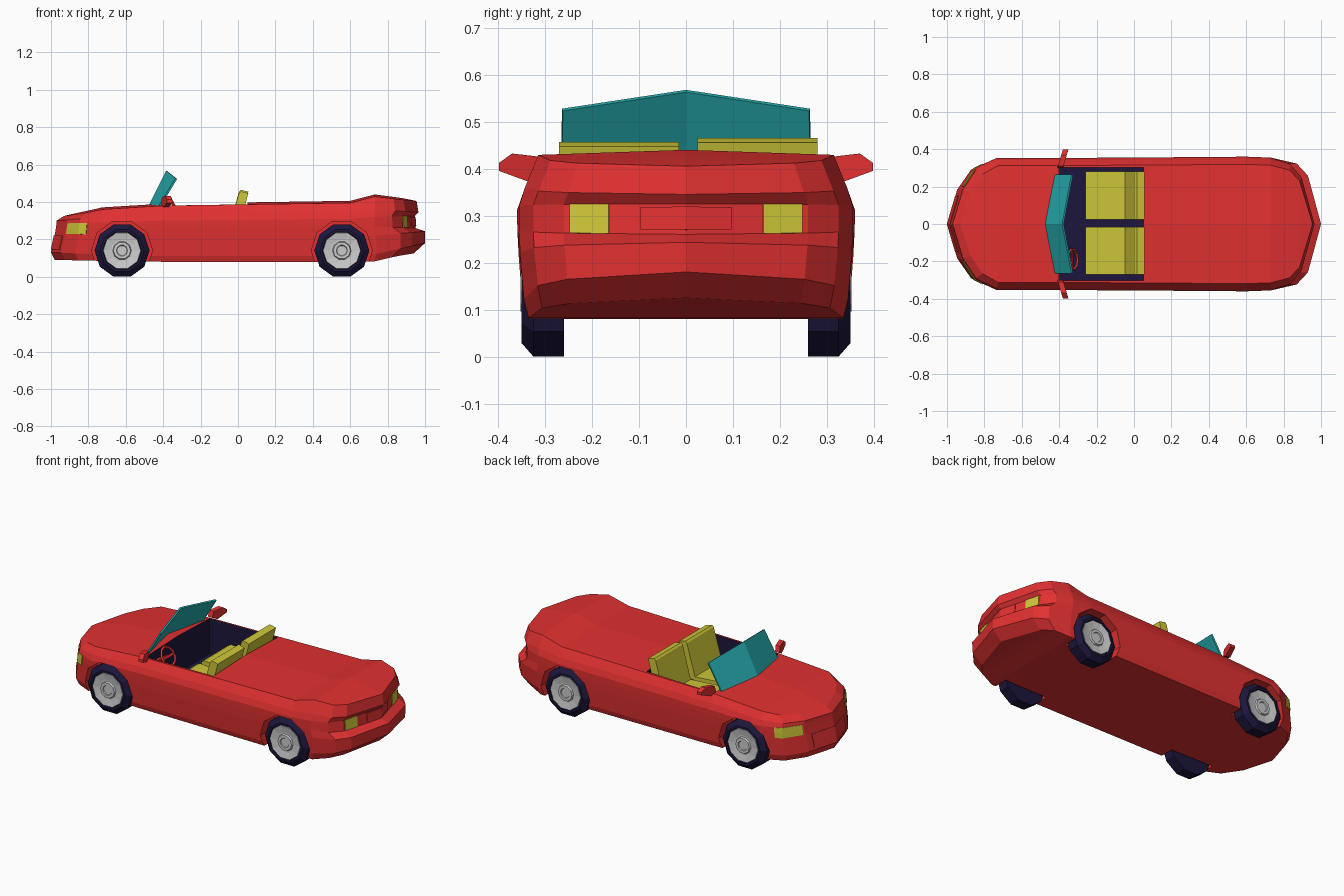
import bpy, bmesh
from math import sin, cos, pi, floor

if "Cube" in bpy.data.objects:
    bpy.data.objects.remove(bpy.data.objects["Cube"])

COLORS = {"red": (0.75, 0.03, 0.03, 1), "navy": (0.012, 0.008, 0.045, 1),
          "yellow": (0.62, 0.57, 0.04, 1), "teal": (0.02, 0.42, 0.43, 1)}
MATS = {}
for key, col in COLORS.items():
    MATS[key] = bpy.data.materials.new(key)
    MATS[key].diffuse_color = col


def build(name, verts, faces, color=None, mirror=False):
    bm = bmesh.new()
    for s in ((1, -1) if mirror else (1,)):
        vs = [bm.verts.new((x, s * y, z)) for x, y, z in verts]
        for f in faces:
            idx = list(dict.fromkeys(f))
            bm.faces.new([vs[i] for i in idx])
    bmesh.ops.remove_doubles(bm, verts=bm.verts, dist=1e-4)
    bmesh.ops.recalc_face_normals(bm, faces=bm.faces)
    me = bpy.data.meshes.new(name)
    bm.to_mesh(me)
    bm.free()
    ob = bpy.data.objects.new(name, me)
    bpy.context.collection.objects.link(ob)
    if color:
        me.materials.append(MATS[color])
    return ob


def loft(name, rings, color=None, mirror=False):
    n, m = len(rings[0]), len(rings)
    faces = [(r * n + i, r * n + (i + 1) % n, (r + 1) * n + (i + 1) % n, (r + 1) * n + i)
             for r in range(m - 1) for i in range(n)]
    faces += [tuple(range(n)), tuple(range((m - 1) * n, m * n))]
    return build(name, [p for r in rings for p in r], faces, color, mirror)


def prism_y(name, pts, y0, y1, color=None, mirror=False):
    return loft(name, [[(x, y, z) for x, z in pts] for y in (y0, y1)], color, mirror)


def circle(cx, cz, r, n=10):
    return [(cx + r * sin(2 * pi * (i + .5) / n), cz + r * cos(2 * pi * (i + .5) / n)) for i in range(n)]


def lathe_y(name, cx, profile, color=None):
    return loft(name, [[(x, y, z) for x, z in circle(cx, .14, r)] for r, y in profile], color, True)


def interp(x, xs, ys):
    for i in range(len(xs) - 1):
        if x <= xs[i + 1]:
            return ys[i] + (ys[i + 1] - ys[i]) * (x - xs[i]) / (xs[i + 1] - xs[i])
    return ys[-1]


# Body: plan outline columns, and height levels (z along x; nose, side, tail inset)
PLAN = [(-1, 0), (-.945, .19), (-.87, .30), (-.74, .353), (-.4, .353), (.1, .356),
        (.6, .36), (.74, .355), (.87, .325), (.93, .26), (1, 0)]
XS = (-1, -.74, -.4, .6, .73, 1)
LEVELS = [((.09, .085, .08, .08, .08, .125), (.02, .02, .06)),
          ((.13, .12, .11, .11, .12, .18), (0, .01, 0)),
          ((.225, .22, .22, .22, .22, .243), (.02, .002, 0)),
          ((.25, .26, .27, .27, .27, .26), (.025, 0, .05)),
          ((.285, .29, .30, .31, .32, .325), (.03, 0, .055)),
          ((.30, .32, .335, .345, .36, .345), (.03, .012, .035)),
          ((.325, .36, .38, .395, .43, .405), (.07, .04, .045))]


def grid_point(i, l):
    X, Y = PLAN[i]
    zs, (nose, side, tail) = LEVELS[l]
    w = min(1, max(0, (abs(X) - .7) / .2))
    x = X + w * (nose if X < 0 else -tail)
    return x, Y * (1 - side / .35), interp(X, XS, zs)


def surface(u, v):
    i, l = min(floor(u), len(PLAN) - 2), min(floor(v), len(LEVELS) - 2)
    a, b = u - i, v - l
    q = [grid_point(i, l), grid_point(i + 1, l), grid_point(i, l + 1), grid_point(i + 1, l + 1)]
    return tuple((q[0][k] * (1 - a) + q[1][k] * a) * (1 - b) + (q[2][k] * (1 - a) + q[3][k] * a) * b
                 for k in range(3))


NC, NL = len(PLAN), len(LEVELS)
verts = [grid_point(i, l) for l in range(NL) for i in range(NC)]
faces = [(l * NC + i, l * NC + i + 1, (l + 1) * NC + i + 1, (l + 1) * NC + i)
         for l in range(NL - 1) for i in range(NC - 1)]
# Deck and floor: join each edge to the centre line
for row, crown in ((0, 0), (NL - 1, .012)):
    centre = []
    for i in range(NC):
        x, y, z = grid_point(i, row)
        if i in (0, NC - 1):
            centre.append(row * NC + i)
        else:
            centre.append(len(verts))
            verts.append((x, 0, z + crown * y / .35))
    faces += [(row * NC + i, row * NC + i + 1, centre[i + 1], centre[i]) for i in range(NC - 1)]
body = build("body", verts, faces, "red", True)

# Cockpit and wheel arch cuts
WHEELS = {"front": -.62, "rear": .555}
cutters = [prism_y("cockpit_cutter", [(-.40, .17), (.05, .17), (.05, .6), (-.40, .6)], -.302, .302, "navy")]
cutters += [prism_y(n + "_arch_cutter", circle(x, .14, .163), .25, .5, "red", True) for n, x in WHEELS.items()]
bpy.context.view_layer.objects.active = body
for c in cutters:
    c.hide_render = True
    mod = body.modifiers.new(c.name, 'BOOLEAN')
    mod.operation, mod.solver, mod.object = 'DIFFERENCE', 'EXACT', c
    mod.material_mode = 'TRANSFER'
    bpy.ops.object.modifier_apply(modifier=mod.name)
for c in cutters:
    bpy.data.objects.remove(c)

# Wheels
for n, x in WHEELS.items():
    lathe_y(n + "_tyres", x, [(.06, .26), (.147, .26), (.147, .325), (.117, .35), (.105, .35), (.10, .335)], "navy")
    lathe_y(n + "_rims", x, [(.104, .32), (.10, .348), (.06, .341), (.05, .341), (.046, .352), (.03, .352), (.027, .347)])


# Lamps and panels laid on the body surface
def panel(name, us, v0, v1, color):
    n = len(us)
    vs = [surface(u, v) for v in (v0, v1) for u in us]
    ob = build(name, vs, [(i, i + 1, n + i + 1, n + i) for i in range(n - 1)], color, True)
    mod = ob.modifiers.new("thickness", 'SOLIDIFY')
    mod.thickness, mod.offset = .008, 0


def strip(name, us, vs, color):
    n = len(us)
    pts = [surface(u, v) for v in vs for u in us]
    ob = build(name, pts, [(r * n + i, r * n + i + 1, (r + 1) * n + i + 1, (r + 1) * n + i)
                           for r in range(len(vs) - 1) for i in range(n - 1)], color, True)
    mod = ob.modifiers.new("thickness", 'SOLIDIFY')
    mod.thickness, mod.offset = .008, 0


strip("headlights", (1.1, 2, 2.35), (2.15, 3, 4), "yellow")
panel("taillights", (9.05, 9.37), 3, 4, "yellow")
panel("plate_panel", (9.63, 10), 3.15, 3.9, "red")
panel("grille_panel", (0, .8), 1.15, 1.95, "red")

# Windscreen: two panes, inset to leave a red frame
screen = build("windscreen", [(-.47, 0, .385), (-.42, .265, .375), (-.33, .263, .525), (-.38, 0, .565)],
               [(0, 1, 2, 3)], "red", True)
screen.data.materials.append(MATS["teal"])
bm = bmesh.new()
bm.from_mesh(screen.data)
panes = bm.faces[:]
bmesh.ops.inset_region(bm, faces=panes, thickness=.012, use_even_offset=True)
for f in panes:
    f.material_index = 1
bm.to_mesh(screen.data)
bm.free()
mod = screen.modifiers.new("thickness", 'SOLIDIFY')
mod.thickness, mod.offset = .01, 0

# Door mirrors
outline = [(.30, .39), (.31, .425), (.37, .432), (.398, .412), (.398, .395), (.335, .372)]
loft("door_mirrors", [[(x0 + .3 * (y - .3), y, z) for y, z in outline] for x0 in (-.41, -.38)], "red", True)

# Seats
for n, y0, y1, top in (("left", .025, .28, .465), ("right", -.27, -.015, .457)):
    prism_y(n + "_seat_cushion", [(-.26, .17), (-.26, .265), (-.24, .275), (-.04, .26), (-.04, .17)], y0, y1, "yellow")
    prism_y(n + "_seat_back", [(-.055, .24), (.005, top - .01), (.015, top), (.055, top - .01), (.0, .24)], y0, y1, "yellow")

# Steering wheel and column
bpy.ops.mesh.primitive_torus_add(major_segments=10, minor_segments=4, major_radius=.055, minor_radius=.008,
                                 location=(-.33, -.19, .36), rotation=(0, pi / 3, 0))
ring = bpy.context.object
bpy.ops.mesh.primitive_cylinder_add(vertices=6, radius=.012, depth=.09,
                                    location=(-.368, -.19, .338), rotation=(0, pi / 3, 0))
column = bpy.context.object
bpy.ops.mesh.primitive_cube_add(size=1, location=(-.33, -.19, .36), rotation=(0, pi / 3, 0))
spoke = bpy.context.object
spoke.scale = (.015, .11, .008)
for ob, n in ((ring, "steering_wheel"), (column, "steering_column"), (spoke, "steering_spoke")):
    ob.name = n
    ob.data.materials.append(MATS["red"])

for m in bpy.data.materials:
    if m.users and not m.is_grease_pencil:
        m.use_nodes = True
        m.node_tree.nodes["Principled BSDF"].inputs["Base Color"].default_value = m.diffuse_color
